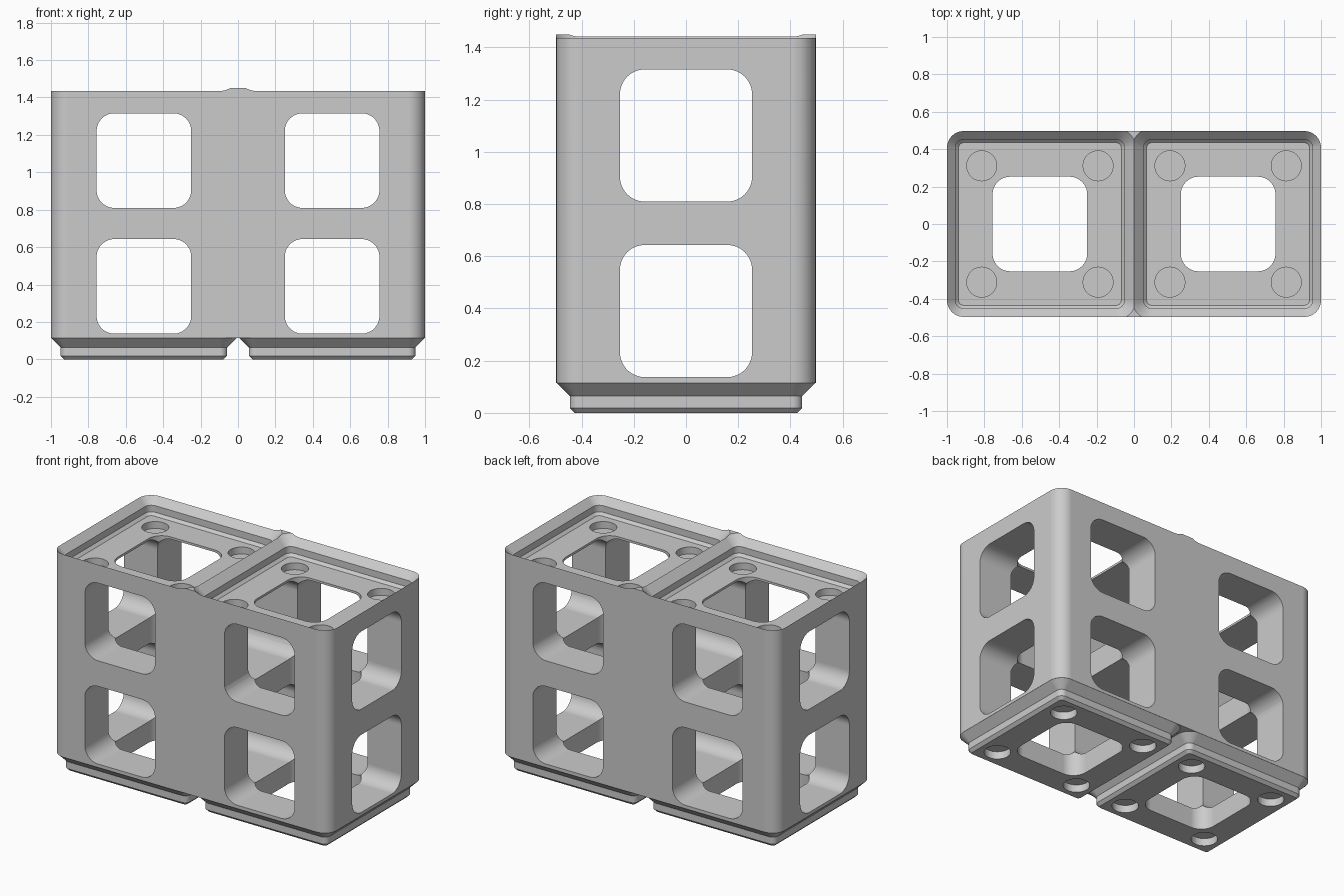
import bpy, bmesh
from math import sin, cos, pi
from mathutils import Matrix, Vector

old = bpy.data.objects.get("Cube")
if old:
    bpy.data.objects.remove(old, do_unlink=True)

CELL = 0.503       # cell centre distance from the middle
HALF = 0.497       # half depth of the block
CORE = 0.407       # corner arc centres, so radius = half - CORE
HOLE = 0.253       # half width of the window tunnels
LOW, HIGH = 0.39, 1.0625   # centre heights of the two window rows
FLOOR = 1.33       # floor of the top recess

grey = bpy.data.materials.new("plain grey")
grey.use_nodes = True
grey.diffuse_color = (0.6, 0.6, 0.6, 1)
grey.node_tree.nodes["Principled BSDF"].inputs["Base Color"].default_value = (0.6, 0.6, 0.6, 1)


def rounded_ring(hx, hy, r, z, seg=12):
    """Outline of a rounded rectangle at height z."""
    pts = []
    for q, (sx, sy) in enumerate([(1, 1), (-1, 1), (-1, -1), (1, -1)]):
        for i in range(seg + 1):
            a = (q + i / seg) * pi / 2
            pts.append(Vector((sx * (hx - r) + r * cos(a), sy * (hy - r) + r * sin(a), z)))
    return pts


def loft(name, rings, matrix=Matrix()):
    """Closed solid through equal-length rings."""
    bm = bmesh.new()
    loops = [[bm.verts.new(matrix @ p) for p in ring] for ring in rings]
    n = len(loops[0])
    for a, b in zip(loops, loops[1:]):
        for i in range(n):
            j = (i + 1) % n
            bm.faces.new((a[i], a[j], b[j], b[i]))
    bm.faces.new(loops[0][::-1])
    bm.faces.new(loops[-1])
    bmesh.ops.recalc_face_normals(bm, faces=bm.faces)
    mesh = bpy.data.meshes.new(name)
    bm.to_mesh(mesh)
    bm.free()
    mesh.materials.append(grey)
    obj = bpy.data.objects.new(name, mesh)
    bpy.context.collection.objects.link(obj)
    return obj


def square_loft(name, profile, x):
    """Square solid with rounded corners from (z, half width) pairs."""
    rings = [rounded_ring(h, h, h - CORE, z) for z, h in profile]
    return loft(name, rings, Matrix.Translation((x, 0, 0)))


def combine(target, tool, operation):
    tool.hide_render = True
    mod = target.modifiers.new("cut", "BOOLEAN")
    mod.operation, mod.solver, mod.object = operation, "EXACT", tool
    bpy.context.view_layer.objects.active = target
    bpy.ops.object.modifier_apply(modifier=mod.name)
    bpy.data.objects.remove(tool, do_unlink=True)


def tunnel(length, matrix):
    rings = [rounded_ring(HOLE, HOLE, 0.095, z) for z in (-length, length)]
    return loft("tunnel_cutter", rings, matrix)


def socket(x, y, z0, z1):
    rings = [rounded_ring(0.08, 0.08, 0.0799, z) for z in (z0, z1)]
    return loft("socket_cutter", rings, Matrix.Translation((x, y, 0)))


# main block
body = loft("storage_block", [rounded_ring(1.0, HALF, HALF - CORE, z) for z in (0.115, 1.45)])

for x in (-CELL, CELL):
    # stepped foot below, matching recess above
    foot = [(0, 0.426), (0.019, 0.445), (0.064, 0.445), (0.115, 0.4965), (0.13, 0.44)]
    combine(body, square_loft("foot", foot, x), "UNION")
    recess = [(FLOOR, 0.435), (FLOOR + 0.017, 0.452), (FLOOR + 0.06, 0.452), (FLOOR + 0.17, 0.562)]
    combine(body, square_loft("recess_cutter", recess, x), "DIFFERENCE")
    # vertical shaft and front-to-back windows
    combine(body, tunnel(3, Matrix.Translation((x, 0, 0))), "DIFFERENCE")
    for z in (LOW, HIGH):
        turn = Matrix.Translation((x, 0, z)) @ Matrix.Rotation(pi / 2, 4, "X")
        combine(body, tunnel(1, turn), "DIFFERENCE")

# windows running the full length
for z in (LOW, HIGH):
    turn = Matrix.Translation((0, 0, z)) @ Matrix.Rotation(pi / 2, 4, "Y")
    combine(body, tunnel(2, turn), "DIFFERENCE")

# round sockets in the recess floors and under the feet
for x in (-CELL, CELL):
    for dx in (-0.311, 0.311):
        for y in (-0.311, 0.311):
            combine(body, socket(x + dx, y, -0.1, 0.05), "DIFFERENCE")
            combine(body, socket(x + dx, y, FLOOR - 0.045, FLOOR + 0.01), "DIFFERENCE")

# smooth rounded corners, crisp edges
bpy.ops.object.select_all(action="DESELECT")
body.select_set(True)
bpy.context.view_layer.objects.active = body
bpy.ops.object.shade_smooth_by_angle(angle=0.4)
normals = body.modifiers.new("even_shading", "WEIGHTED_NORMAL")
normals.keep_sharp = True
